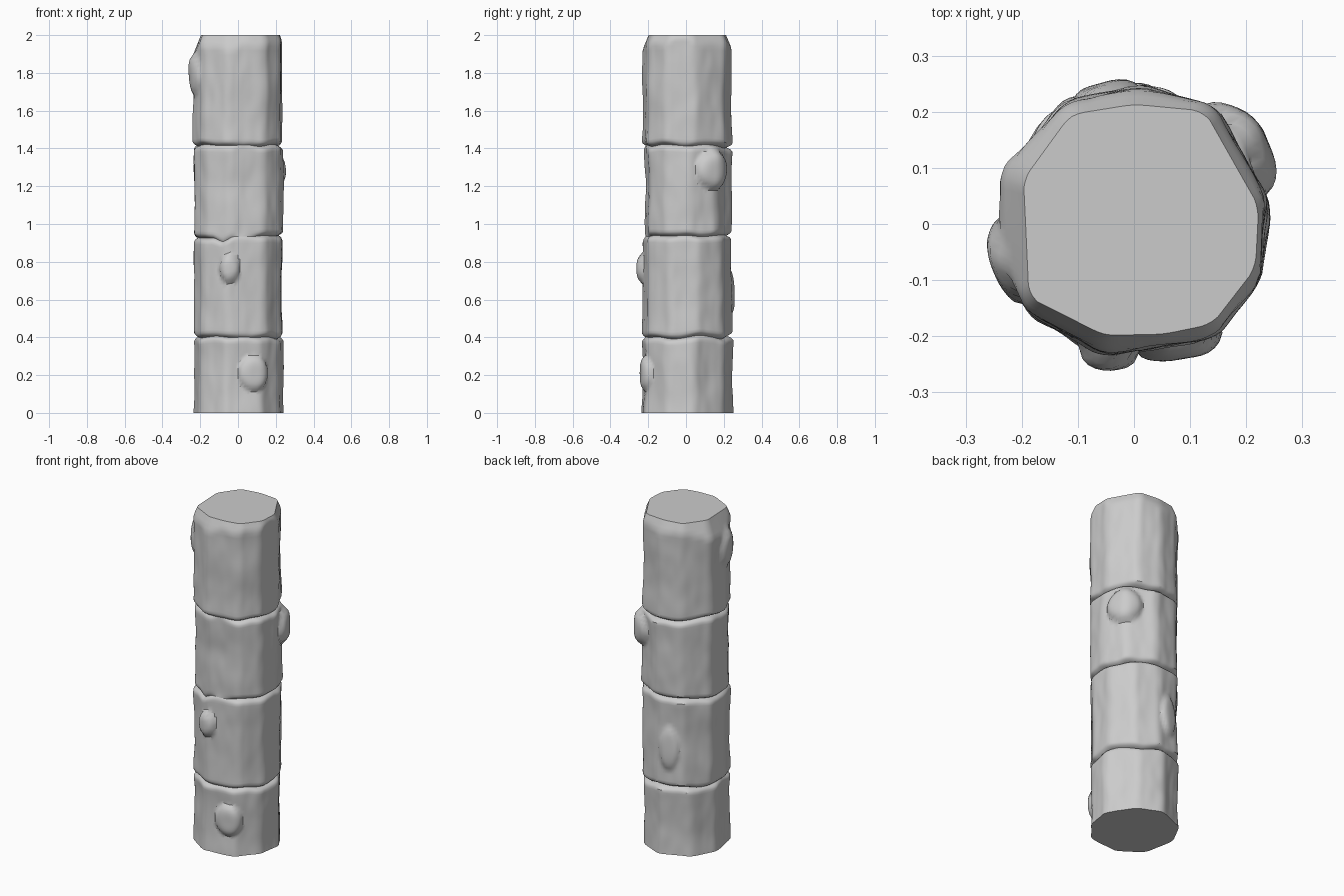
import bpy, bmesh
from math import sin, cos, radians, degrees, pi
from mathutils import Vector, noise

if "Cube" in bpy.data.objects:
    bpy.data.objects.remove(bpy.data.objects["Cube"])

N = 120  # steps around

# irregular polygon cross-sections: (angle in degrees, corner radius)
BASE = [(10, .248), (55, .245), (90, .255), (130, .25), (170, .245), (215, .25), (255, .246), (300, .245), (335, .245)]
LOWER = [(15, .247), (50, .25), (85, .25), (120, .253), (160, .248), (190, .241), (220, .248), (257, .24), (305, .25), (340, .246)]
UPPER = [(5, .246), (40, .25), (80, .252), (118, .25), (158, .252), (198, .248), (225, .24), (260, .224), (305, .243), (335, .249)]
TOP = [(12, .242), (55, .255), (88, .25), (118, .25), (158, .255), (190, .247), (220, .25), (257, .241), (305, .25), (335, .25)]
CROWN = [(8, .224), (58, .237), (90, .213), (120, .225), (158, .212), (215, .228), (255, .205), (285, .203), (308, .226), (340, .23)]

# knobs: z, angle, half width, half height, bulge
KNOBS = [(.21, 291, .09, .095, .033), (.765, 259, .06, .075, .033), (1.285, 37, .105, .105, .043),
         (1.79, 196, .085, .11, .024), (.64, 102, .06, .13, .022)]


def chord(poly, a):
    # distance from the centre to the polygon side at this angle
    for i, (a1, r1) in enumerate(poly):
        a2, r2 = poly[(i + 1) % len(poly)]
        span = (a2 - a1) % 360
        t = (a - a1 + 1e-6) % 360
        if t <= span + 1e-5:
            return r1 * r2 * sin(radians(span)) / (r1 * sin(radians(t)) + r2 * sin(radians(span - t)))
    return poly[0][1]


def section(poly, a):
    return sum(chord(poly, a + d) for d in (-4, 0, 4)) / 3


def joint(z, a):
    # wavy seam height, flat at the ground and the top
    if z in (0, 2):
        return z
    p = Vector((cos(a) * 1.6, sin(a) * 1.6, z * 5))
    dip = .02 * max(0, 1 - abs((degrees(a) - 248 + 180) % 360 - 180) / 14) if .9 < z < 1 else 0
    return z + .018 * noise.noise(p) - dip


def knob_bulge(a, z):
    total = 0
    for kz, ka, hw, hh, h in KNOBS:
        da = radians((degrees(a) - ka + 180) % 360 - 180) * .245
        q = (da / hw) ** 2 + ((z - kz) / hh) ** 2
        if q < 1:
            total += h * (1 - q * q) ** .75
    return total


def drum(name, z0, z1, poly):
    bm = bmesh.new()
    edge = [0, .005, .012, .022, .036]
    height = z1 - z0
    mid = [.036 + (height - .072) * i / 22 for i in range(1, 22)]
    levels = edge + mid + [height - e for e in reversed(edge)]
    rings = []
    for s in levels:
        ring = []
        for k in range(N):
            a = 2 * pi * k / N
            lo, hi = joint(z0, a), joint(z1, a)
            f = s / height
            z = lo + (hi - lo) * f
            base_r = section(poly, degrees(a))
            r = base_r - .005 * sin(pi * f)
            r += .008 * noise.noise(Vector((cos(a) * 1.5, sin(a) * 1.5, z * 5 + 3)))
            r += .003 * noise.noise(Vector((cos(a) * 5, sin(a) * 5, z * 9)))
            # chamfered crown on the top stone
            if z1 == 2:
                r = min(r, section(CROWN, degrees(a)) + (2 - z) * .42)
            # rounded edges sinking into a seam shared by both stones
            d = min(s if z0 > 0 else 1, height - s if z1 < 2 else 1)
            u = max(0, 1 - d / .03)
            r += (.213 - r) * u ** 2.6
            r += knob_bulge(a, z)
            ring.append(bm.verts.new((r * cos(a), r * sin(a), z)))
        rings.append(ring)
    for r0, r1 in zip(rings, rings[1:]):
        for k in range(N):
            j = (k + 1) % N
            bm.faces.new((r0[k], r0[j], r1[j], r1[k]))
    # closed ground face and top face
    if z0 == 0:
        bm.faces.new(list(reversed(rings[0])))
    if z1 == 2:
        bm.faces.new(rings[-1])
    me = bpy.data.meshes.new(name)
    bm.to_mesh(me)
    bm.free()
    ob = bpy.data.objects.new(name, me)
    bpy.context.collection.objects.link(ob)
    bpy.ops.object.select_all(action='DESELECT')
    ob.select_set(True)
    bpy.context.view_layer.objects.active = ob
    bpy.ops.object.shade_smooth_by_angle(angle=radians(35))


# four stacked stones, bottom to top
drum("base_stone", 0, .40, BASE)
drum("lower_stone", .40, .935, LOWER)
drum("upper_stone", .935, 1.415, UPPER)
drum("top_stone", 1.415, 2, TOP)
